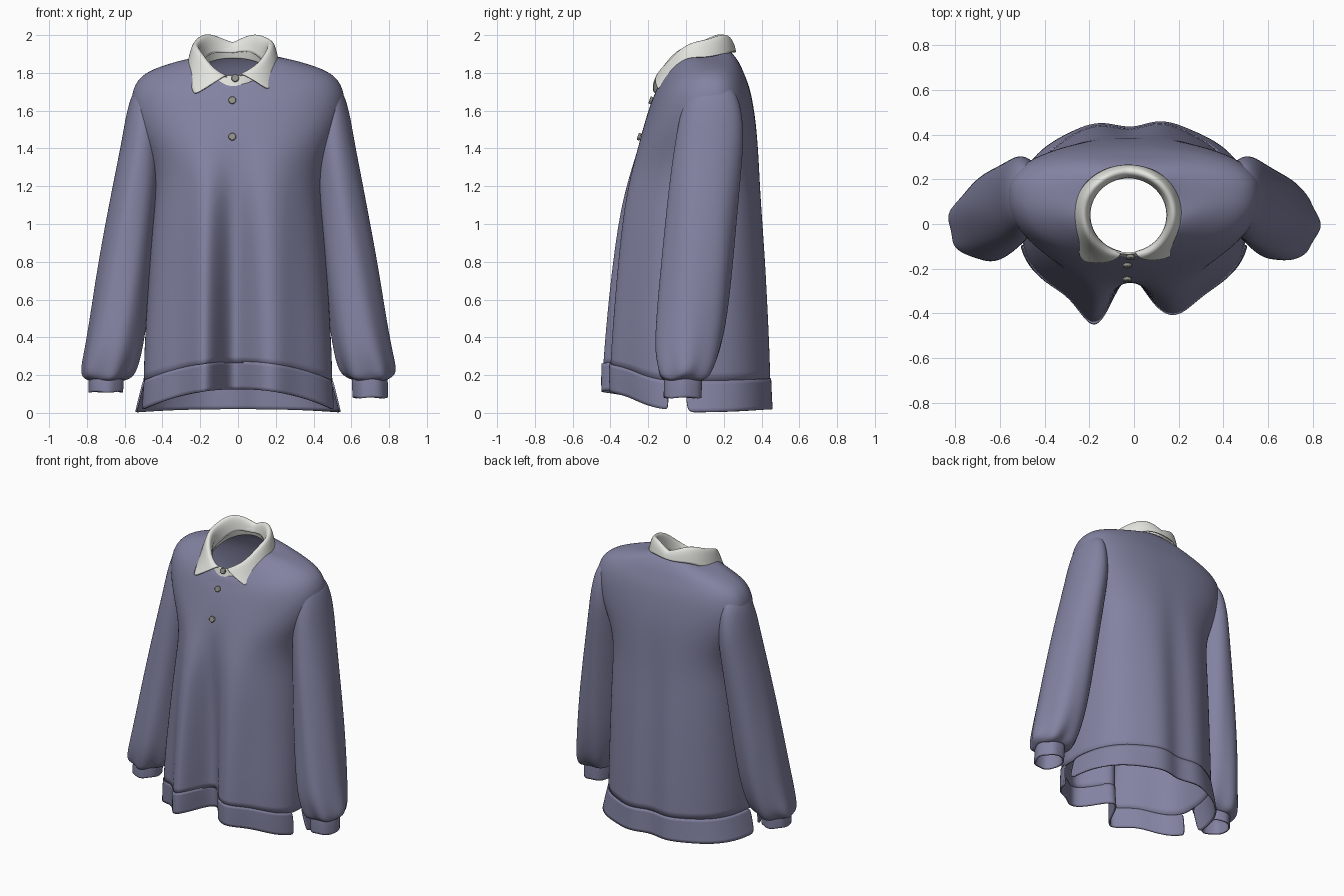
import bpy, bmesh, math

def material(name, rgb):
    m = bpy.data.materials.new(name)
    m.diffuse_color = (*rgb, 1)
    return m

BLUE = material("dusty blue knit", (0.225, 0.225, 0.36))
WHITE = material("off white cotton", (0.78, 0.78, 0.74))
GREY = material("grey button", (0.27, 0.27, 0.24))

def loft(name, rows, mat, closed=True, thick=0.01, levels=2):
    """Skin a list of point rows, then smooth and thicken it."""
    bm = bmesh.new()
    grid = [[bm.verts.new(p) for p in r] for r in rows]
    n = len(rows[0])
    for a, b in zip(grid, grid[1:]):
        for i in range(n if closed else n - 1):
            j = (i + 1) % n
            bm.faces.new((a[i], a[j], b[j], b[i]))
    for f in bm.faces:
        f.smooth = True
    me = bpy.data.meshes.new(name)
    bm.to_mesh(me)
    bm.free()
    me.materials.append(mat)
    ob = bpy.data.objects.new(name, me)
    bpy.context.collection.objects.link(ob)
    s = ob.modifiers.new("smooth", 'SUBSURF')
    s.levels = s.render_levels = levels
    t = ob.modifiers.new("cloth", 'SOLIDIFY')
    t.thickness = thick
    t.offset = -1
    return ob

def gauss(x, c, w):
    return math.exp(-((x - c) / w) ** 2)

def body_point(th, ring):
    """th = 0 is the front centre, pi is the back centre."""
    a, yf, yb, ym, zf, zs, zb, fold = ring
    s, c = math.sin(th), math.cos(th)
    front = c > 0
    n = 2.15 if front else 2.5
    x = a * math.copysign(abs(s) ** (2 / n), s)
    k = abs(c) ** (2 / n)
    y = ym + ((yf if front else yb) - ym) * k
    z = zs + ((zf if front else zb) - zs) * c * c
    if front:      # two deep drapes either side of a centre hollow
        y += fold * k * (-0.11 * gauss(x, -0.18, 0.085) - 0.06 * gauss(x, 0.19, 0.10)
                         + 0.14 * gauss(x, -0.02, 0.085))
    else:
        y += fold * k * (0.016 * gauss(x, -0.18, 0.1) + 0.02 * gauss(x, 0.14, 0.1)
                         - 0.02 * gauss(x, -0.02, 0.06))
    return (x, y, z)

# Torso: half width, front y, back y, side y, front z, side z, back z, drape
torso = [
    (0.50, -0.365, 0.435, -0.04, 0.265, 0.165, 0.175, 1.0),
    (0.495, -0.36, 0.43, -0.03, 0.40, 0.36, 0.36, 0.95),
    (0.48, -0.35, 0.42, 0.0, 0.62, 0.60, 0.60, 0.85),
    (0.467, -0.34, 0.41, 0.03, 0.82, 0.82, 0.82, 0.73),
    (0.452, -0.328, 0.398, 0.06, 1.02, 1.02, 1.02, 0.57),
    (0.437, -0.312, 0.39, 0.08, 1.18, 1.18, 1.18, 0.38),
    (0.455, -0.286, 0.385, 0.10, 1.31, 1.33, 1.33, 0.2),
    (0.535, -0.248, 0.375, 0.12, 1.45, 1.50, 1.50, 0.03),
    (0.572, -0.20, 0.355, 0.13, 1.60, 1.64, 1.64, 0),
    (0.55, -0.18, 0.335, 0.135, 1.655, 1.74, 1.73, 0),
    (0.495, -0.167, 0.31, 0.13, 1.685, 1.80, 1.79, 0),
    (0.40, -0.158, 0.29, 0.12, 1.71, 1.838, 1.84, 0),
    (0.29, -0.15, 0.26, 0.09, 1.727, 1.87, 1.89, 0),
    (0.20, -0.14, 0.225, 0.05, 1.74, 1.885, 1.92, 0),
]
N = 72
loft("torso", [[body_point(2 * math.pi * i / N, r) for i in range(N)] for r in torso], BLUE)

# Hem bands, split by a slit at each side
def hem(name, mid, half, rings):
    rows = [[body_point(mid - half + 2 * half * i / 40, r) for i in range(41)] for r in rings]
    loft(name, rows, BLUE, closed=False)

hem("front_hem_band", 0, 1.42, [
    (0.513, -0.364, 0.4, -0.04, 0.125, 0.015, 0.1, 1.08),
    (0.51, -0.368, 0.4, -0.04, 0.20, 0.09, 0.1, 1.05),
    (0.504, -0.369, 0.4, -0.04, 0.272, 0.17, 0.1, 1.02)])
hem("back_hem_band", math.pi, 1.53, [
    (0.545, -0.4, 0.446, -0.03, 0.1, 0.005, 0.02, 1),
    (0.525, -0.4, 0.442, -0.035, 0.1, 0.09, 0.10, 1),
    (0.504, -0.4, 0.439, -0.04, 0.1, 0.17, 0.182, 1)])

# Sleeves: centre x, y, z, half width, half depth, pucker
sleeve = [
    (0.475, 0.14, 1.74, 0.04, 0.08, 0),
    (0.488, 0.138, 1.70, 0.068, 0.125, 0),
    (0.495, 0.135, 1.62, 0.088, 0.155, 0),
    (0.503, 0.13, 1.52, 0.10, 0.173, 0),
    (0.51, 0.122, 1.42, 0.11, 0.182, 0),
    (0.532, 0.103, 1.25, 0.122, 0.186, 0.01),
    (0.567, 0.078, 1.00, 0.135, 0.188, 0.015),
    (0.60, 0.055, 0.75, 0.146, 0.19, 0.02),
    (0.632, 0.03, 0.50, 0.152, 0.19, 0.02),
    (0.66, 0.008, 0.33, 0.153, 0.178, 0.03),
    (0.682, 0.0, 0.24, 0.15, 0.155, 0.05),
    (0.692, -0.01, 0.19, 0.133, 0.133, 0.08),
    (0.697, -0.015, 0.175, 0.092, 0.104, 0.03),
]
cuff = [
    (0.697, -0.015, 0.215, 0.084, 0.096, 0.02),
    (0.697, -0.015, 0.185, 0.094, 0.103, 0.02),
    (0.699, -0.017, 0.13, 0.094, 0.103, 0.02),
    (0.70, -0.018, 0.08, 0.092, 0.102, 0.02),
]

def tube(rings, side, squash=1):
    rows = []
    for cx, cy, cz, rx, ry, p in rings:
        cz = 0.215 + (cz - 0.215) * squash
        row = []
        for i in range(36):
            t = 2 * math.pi * i / 36
            k = 1 + p * math.sin(6 * t + cz * 3 + side)
            row.append((side * (cx + rx * k * math.cos(t)), cy + ry * k * math.sin(t),
                        cz + 0.15 * p * math.sin(4 * t + side)))
        rows.append(row if side > 0 else row[::-1])
    return rows[::-1]

for side, label, squash in ((1, "right", 1), (-1, "left", 0.78)):
    loft(label + "_sleeve", tube(sleeve, side), BLUE)
    loft(label + "_cuff", tube(cuff, side, squash), BLUE)

# Collar follows a plane that rises towards the back of the neck
CX, CY = -0.025, 0.04
def neck_point(phi, rx, ry, dz):
    x, y = CX + rx * math.sin(phi), CY - ry * math.cos(phi)
    return (x, y, 1.75 + 0.42 * (y + 0.15) + dz)

loft("collar_stand", [[neck_point(2 * math.pi * i / 48, r, r - 0.005, dz) for i in range(48)]
                      for r, dz in ((0.195, -0.03), (0.187, 0.0), (0.18, 0.03))], WHITE, thick=0.008)

def collar_row(gap, rx, ry, lift, tip):
    row = []
    for i in range(49):
        t = i / 48
        phi = gap + (2 * math.pi - 2 * gap) * t
        u = 1 - abs(2 * t - 1)                      # 0 at the collar ends, 1 at the back
        end = math.exp(-u / 0.12) * (0.6 if t < 0.5 else 1.15)
        k = 1 + tip * end
        dz = lift(u) - 0.17 * tip * end + 0.007 * math.sin(phi * 5 + 1)
        row.append(neck_point(phi, rx * k, ry * k, dz))
    return row

def fold_height(u):
    return 0.035 + 0.09 * math.sin(math.pi * 0.95 * u ** 0.9)

loft("collar_leaf", [
    collar_row(0.16, 0.178, 0.172, lambda u: 0.01, 0),
    collar_row(0.20, 0.182, 0.178, lambda u: 0.7 * fold_height(u), 0),
    collar_row(0.26, 0.195, 0.188, fold_height, 0.03),
    collar_row(0.34, 0.21, 0.2, lambda u: 0.95 * fold_height(u), 0.06),
    collar_row(0.55, 0.227, 0.212, lambda u: 0.5 * fold_height(u), 0.15),
    collar_row(0.74, 0.24, 0.218, lambda u: -0.015 + 0.01 * u, 0.24),
], WHITE, closed=False, thick=0.008)

# Buttons down the front opening
for i, (x, y, z) in enumerate(((-0.015, -0.148, 1.772), (-0.03, -0.186, 1.655), (-0.03, -0.248, 1.462))):
    bpy.ops.mesh.primitive_cylinder_add(vertices=24, radius=0.02, depth=0.016, location=(x, y, z),
                                        rotation=(math.radians(72), 0, 0))
    ob = bpy.context.object
    ob.name = f"button_{i + 1}"
    ob.data.materials.append(GREY)
    b = ob.modifiers.new("edge", 'BEVEL')
    b.width = 0.004
    b.segments = 2
    bpy.ops.object.shade_smooth_by_angle()
